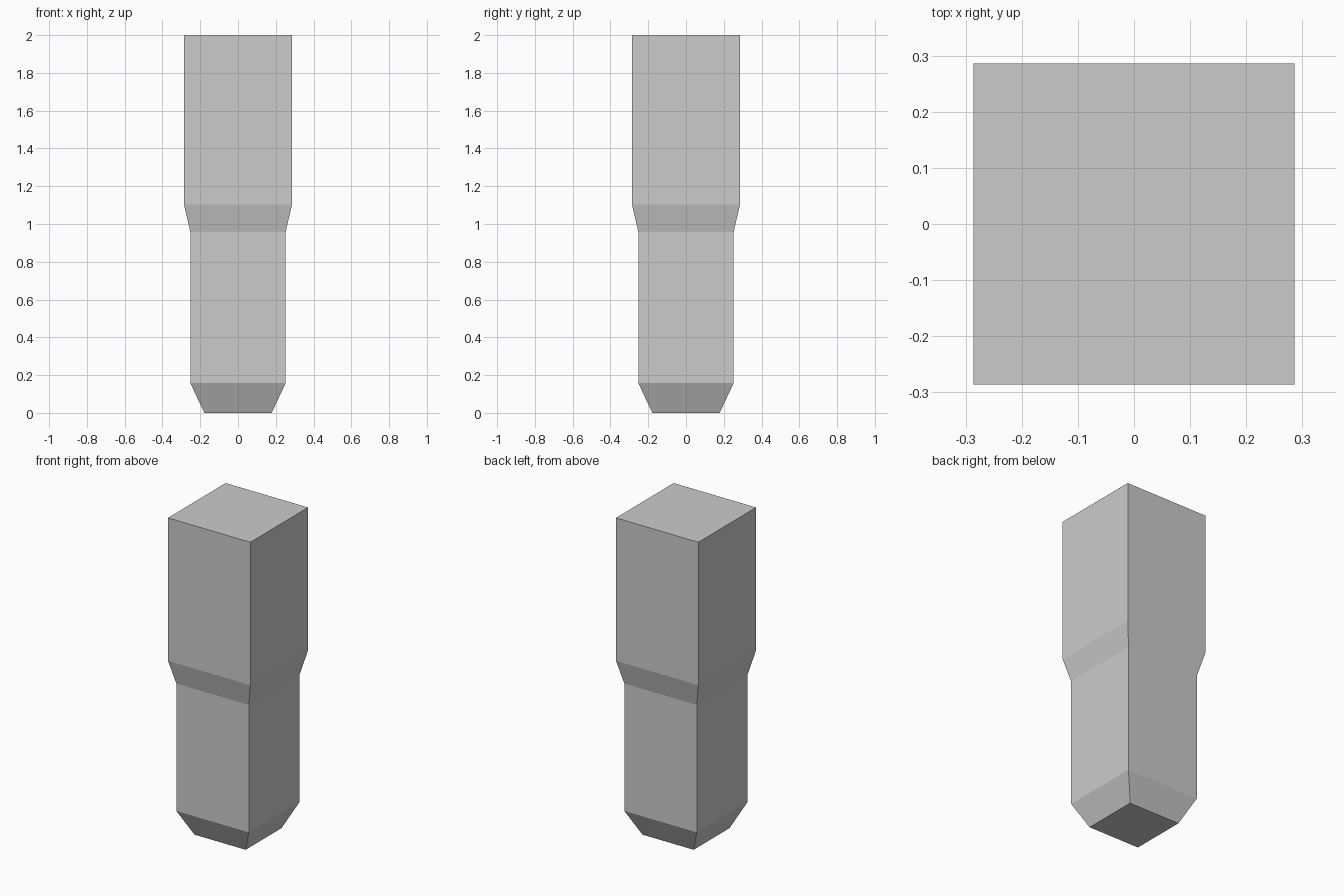
import bpy, bmesh

if "Cube" in bpy.data.objects:
    bpy.data.objects.remove(bpy.data.objects["Cube"])

# Square post: (half width, height) of each section from the foot upwards
PROFILE = [(0.178, 0.0), (0.252, 0.157), (0.252, 0.957), (0.286, 1.103), (0.286, 2.0)]


def square_loft(name, profile):
    bm = bmesh.new()
    rings = [[bm.verts.new((sx * h, sy * h, z))
              for sx, sy in ((-1, -1), (1, -1), (1, 1), (-1, 1))]
             for h, z in profile]
    # Side walls between neighbouring sections
    for low, high in zip(rings, rings[1:]):
        for i in range(4):
            j = (i + 1) % 4
            bm.faces.new((low[i], low[j], high[j], high[i]))
    # Bottom and top caps
    bm.faces.new(rings[0][::-1])
    bm.faces.new(rings[-1])
    mesh = bpy.data.meshes.new(name)
    bm.to_mesh(mesh)
    bm.free()
    obj = bpy.data.objects.new(name, mesh)
    bpy.context.collection.objects.link(obj)
    return obj


square_loft("stepped_post", PROFILE)
